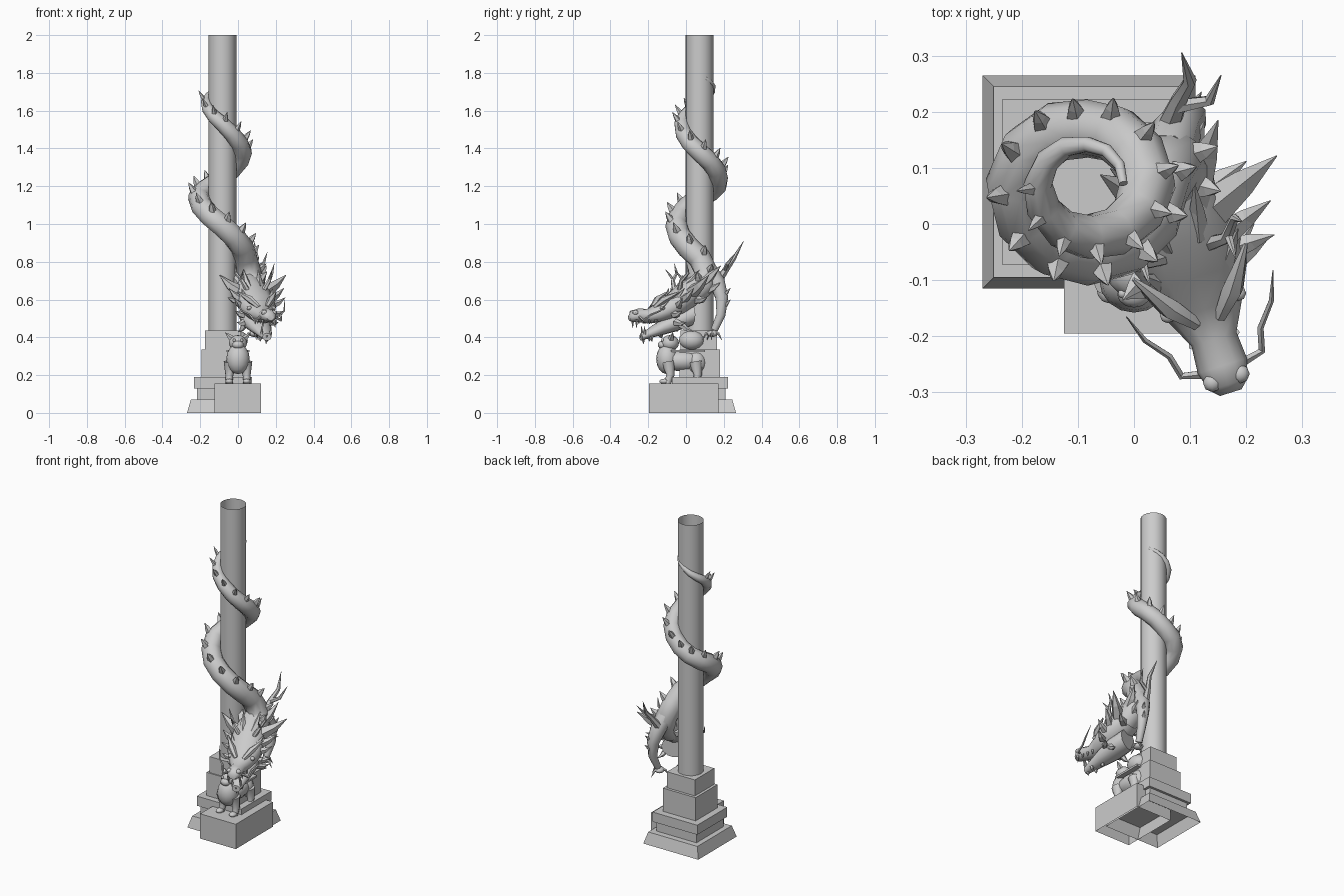
import bpy, bmesh, math
from math import sin, cos, pi
from mathutils import Vector as V, Matrix

cube = bpy.data.objects.get("Cube")
if cube:
    bpy.data.objects.remove(cube, do_unlink=True)

stone = bpy.data.materials.new("grey stone")
stone.use_nodes = True
GREY = (0.6, 0.6, 0.6, 1)
stone.diffuse_color = GREY
stone.node_tree.nodes["Principled BSDF"].inputs["Base Color"].default_value = GREY


def finish(name, bm, smooth=None):
    bmesh.ops.recalc_face_normals(bm, faces=bm.faces[:])
    me = bpy.data.meshes.new(name)
    bm.to_mesh(me)
    bm.free()
    ob = bpy.data.objects.new(name, me)
    bpy.context.collection.objects.link(ob)
    me.materials.append(stone)
    if smooth:
        bpy.ops.object.select_all(action='DESELECT')
        ob.select_set(True)
        bpy.context.view_layer.objects.active = ob
        bpy.ops.object.shade_smooth_by_angle(angle=math.radians(smooth))


def loft(bm, rings, caps=True):
    loops = [[bm.verts.new(p) for p in ring] for ring in rings]
    n = len(loops[0])
    for a, b in zip(loops, loops[1:]):
        for i in range(n):
            j = (i + 1) % n
            bm.faces.new((a[i], a[j], b[j], b[i]))
    if caps:
        bm.faces.new(loops[0])
        bm.faces.new(loops[-1])


def tube(bm, pts, radii, sides=8):
    pts = [V(p) for p in pts]
    rings, last = [], None
    for i, p in enumerate(pts):
        t = (pts[min(i + 1, len(pts) - 1)] - pts[max(i - 1, 0)]).normalized()
        if last is None:
            last = V((0, 0, 1)) if abs(t.z) < 0.9 else V((1, 0, 0))
        up = (last - t * last.dot(t)).normalized()
        side, last = t.cross(up), up
        rings.append([p + (up * cos(a) + side * sin(a)) * radii[i]
                      for a in (2 * pi * k / sides for k in range(sides))])
    loft(bm, rings)


def spike(bm, base, tip, r, bend=0.0, sides=5):
    """Tapered horn whose middle may be lifted or dropped."""
    base, tip = V(base), V(tip)
    mid = base.lerp(tip, 0.5) + V((0, 0, bend))
    tube(bm, [base, mid, tip], [r, r * 0.65, 0.001], sides)


def ball(bm, centre, size, segs=12):
    m = Matrix.Translation(centre) @ Matrix.Diagonal((*size, 1))
    bmesh.ops.create_uvsphere(bm, u_segments=segs, v_segments=8, radius=1, matrix=m)


def block(name, x, y, half, z0, z1, inset=0.0, bottom=True):
    bm = bmesh.new()
    hx, hy = half
    rings = [[(x + sx * (hx - d), y + sy * (hy - d), z)
              for sx, sy in ((-1, -1), (1, -1), (1, 1), (-1, 1))]
             for z, d in ((z0, 0), (z1, inset))]
    loft(bm, rings)
    if not bottom:
        bm.faces.ensure_lookup_table()
        bmesh.ops.delete(bm, geom=[min(bm.faces, key=lambda f: f.calc_center_median().z)],
                         context='FACES_ONLY')
    finish(name, bm)


# Stepped column base and front pedestal
CX, CY = -0.083, 0.072
block("base_plinth", -0.08, 0.075, (0.19, 0.19), 0, 0.07, 0.02, False)
block("base_neck", -0.08, 0.075, (0.138, 0.133), 0.07, 0.13)
block("base_ledge", -0.08, 0.075, (0.154, 0.148), 0.13, 0.19)
block("base_drum", -0.08, 0.073, (0.113, 0.108), 0.19, 0.335)
block("base_collar", -0.08, 0.068, (0.096, 0.096), 0.335, 0.435)
block("pedestal", -0.002, -0.012, (0.123, 0.183), 0, 0.155, 0, False)

# Hollow column shaft
bm = bmesh.new()
loft(bm, [[(CX + 0.074 * cos(k * pi / 8), CY + 0.074 * sin(k * pi / 8), z)
           for k in range(16)] for z in (0.43, 2.0)], caps=False)
finish("column_shaft", bm, 40)

# Coiled body: height, coil radius and thickness at every quarter turn
KEYS = [(1.79, .064, .008), (1.73, .070, .014), (1.65, .088, .026),
        (1.53, .095, .040), (1.38, .108, .050), (1.24, .098, .052),
        (1.14, .125, .057), (0.99, .122, .060), (0.82, .122, .062)]
STEP = 3
path, radii = [], []
for i in range((len(KEYS) - 1) * STEP + 1):
    k, f = divmod(i, STEP)
    a, b = KEYS[k], KEYS[min(k + 1, len(KEYS) - 1)]
    z, R, r = (p + (q - p) * f / STEP for p, q in zip(a, b))
    ang = i * pi / 2 / STEP
    path.append(V((CX + R * cos(ang), CY + R * sin(ang), z)))
    radii.append(r)
path += [V((0.06, 0.11, 0.74)), V((0.075, 0.09, 0.68)), V((0.085, 0.03, 0.63))]
radii += [0.064, 0.067, 0.07]
bm = bmesh.new()
tube(bm, path, radii, 10)
finish("dragon_body", bm, 50)

# Back spines along the body
bm = bmesh.new()
for i in range(2 * STEP, len(path) - 1):
    t = (path[i + 1] - path[i - 1]).normalized()
    out = V((path[i].x - CX, path[i].y - CY, 0)).normalized()
    n = out * 0.55 + V((0, 0, 1))
    n = (n - t * n.dot(t)).normalized()
    p, r = path[i], radii[i]
    spike(bm, p + n * r * 0.8, p + n * (r + 0.04) - t * 0.022, 0.3 * r + 0.004)
finish("back_spines", bm)

# Head frame: w sideways, u forwards, z up
FWD, SIDE = V((0.30, -0.954, 0)), V((0.954, 0.30, 0))


def H(w, u, z):
    return V((0.078, 0, z)) + FWD * u + SIDE * w


def head_loft(name, sections, sides=12):
    bm = bmesh.new()
    loft(bm, [[H(hw * cos(a), u, z + hh * sin(a))
               for a in (2 * pi * k / sides for k in range(sides))]
              for u, z, hw, hh in sections])
    finish(name, bm, 45)


head_loft("head_upper", [
    (-.12, .71, .05, .05), (-.05, .65, .085, .085), (.03, .60, .10, .09),
    (.10, .56, .098, .07), (.16, .53, .07, .052), (.215, .512, .042, .038),
    (.265, .517, .046, .036), (.30, .512, .036, .030), (.315, .505, .02, .016)])
head_loft("lower_jaw", [
    (-.03, .52, .07, .06), (.06, .485, .078, .055), (.14, .452, .058, .042),
    (.21, .42, .038, .026), (.25, .402, .025, .02)])

# Face details, mane, horns and whiskers, mirrored across the head
MANE = [  # base, tip, thickness
    ((.07, -.01, .64), (.205, -.063, .73), .038),
    ((.05, -.06, .68), (.124, -.155, .78), .036),
    ((.08, .04, .60), (.17, .01, .66), .026),
    ((.085, .07, .57), (.158, .07, .61), .022),
    ((.08, .09, .52), (.15, .07, .54), .022),
    ((.07, .08, .48), (.13, .04, .48), .020),
    ((.06, .05, .47), (.10, -.01, .43), .020),
    ((.05, -.10, .65), (.10, -.16, .69), .026),
    ((.06, -.04, .60), (.15, -.07, .61), .026),
    ((.03, .03, .66), (.05, -.06, .76), .022),
    ((.06, .09, .60), (.10, .04, .66), .018)]
mane, face, horn, whisk = (bmesh.new() for _ in range(4))
for s in (-1, 1):
    # the spikes on the column side are shorter and sweep forwards to clear it
    reach, sweep = (0.85, 0.03) if s < 0 else (1, 0)
    for (bw, bu, bz), (tw, tu, tz), r in MANE:
        spike(mane, H(s * bw, bu, bz), H(s * tw * reach, tu + sweep, tz), r, -0.008)
    # brow, eye, nostril, teeth
    tube(face, [H(s * .022, .18, .56), H(s * .058, .14, .60), H(s * .105, .07, .64)],
         [.012, .020, .004], 6)
    ball(face, H(s * .066, .15, .555), (.014, .014, .012), 8)
    ball(face, H(s * .026, .288, .530), (.017, .017, .014), 8)
    for k in range(4):
        spike(face, H(s * (.034 + .003 * k), .285 - .035 * k, .495),
              H(s * (.034 + .003 * k), .285 - .035 * k, .45 if k == 0 else .47), .008)
    spike(face, H(s * .024, .235, .415), H(s * .026, .24, .46), .008)
    # branched horns
    tube(horn, [H(s * .045, .05, .65), H(s * .075, .05, .70), H(s * .10, .02, .74),
                H(s * .11, .03, .79)], [.014, .011, .008, .001], 6)
    spike(horn, H(s * .08, .045, .705), H(s * .08, .09, .76), .008)
    # whiskers
    tube(whisk, [H(s * .035, .27, .51), H(s * .075, .26, .49), H(s * .085, .22, .52),
                 H(s * .118, .18, .54), H(s * .137, .13, .60)],
         [.008, .007, .006, .005, .001], 5)
for w, u in ((0, .24), (-.02, .20), (.02, .20), (0, .14)):
    spike(whisk, H(w, u, .41), H(w, u - .005, .365 + (.24 - u) * .3), .014)
finish("mane_spikes", mane)
finish("face_details", face, 40)
finish("head_horns", horn, 40)
finish("whiskers_and_beard", whisk, 40)

# Foreleg gripping the column, with elbow tuft and claws
bm = bmesh.new()
tube(bm, [(.06, .12, .75), (.075, .165, .69), (.095, .19, .61), (.10, .185, .52), (.09, .15, .44)],
     [.05, .045, .036, .026, .020])
ball(bm, (.085, .14, .42), (.028, .03, .018))
for k in range(4):
    a = -2.6 + k * 1.25
    spike(bm, (.085 + .015 * cos(a), .14 + .015 * sin(a), .425),
          (.085 + .055 * cos(a), .14 + .055 * sin(a), .385), .011, 0.014)
finish("foreleg", bm, 50)
bm = bmesh.new()
tube(bm, [(.06, .17, .70), (.08, .22, .77), (.10, .255, .82), (.085, .305, .91)],
     [.024, .016, .012, .001], 6)
tube(bm, [(.08, .21, .76), (.135, .22, .79), (.155, .265, .85)], [.014, .010, .001], 6)
for y, z in ((.20, .62), (.20, .56)):
    spike(bm, (.10, y, z), (.12, y + .035, z + .04), .014)
finish("elbow_tuft", bm, 40)

# Small beast standing on the pedestal
bm = bmesh.new()
ball(bm, (0, -.02, .275), (.06, .115, .055), 16)
ball(bm, (0, -.10, .285), (.062, .058, .08), 16)
ball(bm, (0, .055, .265), (.06, .056, .066), 16)
ball(bm, (0, -.085, .37), (.048, .048, .042))
ball(bm, (0, -.125, .36), (.03, .024, .022))
for s in (-1, 1):
    for y in (-.10, .045):
        tube(bm, [(s * .04, y + .005, .27), (s * .046, y + .018, .20), (s * .046, y, .155)],
             [.036, .021, .019])
        ball(bm, (s * .046, y - .014, .167), (.021, .027, .014))
    spike(bm, (s * .03, -.08, .39), (s * .068, -.07, .425), .018)
    ball(bm, (s * .02, -.124, .384), (.009, .009, .009), 8)
tube(bm, [(0, .085, .29), (0, .105, .32), (0, .10, .36)], [.018, .014, .004])
finish("small_beast", bm, 60)
block("saddle_plate", 0, .01, (.062, .09), .322, .334)
bm = bmesh.new()
ball(bm, (0, .03, .385), (.052, .068, .052), 16)
finish("saddle_bundle", bm, 60)
